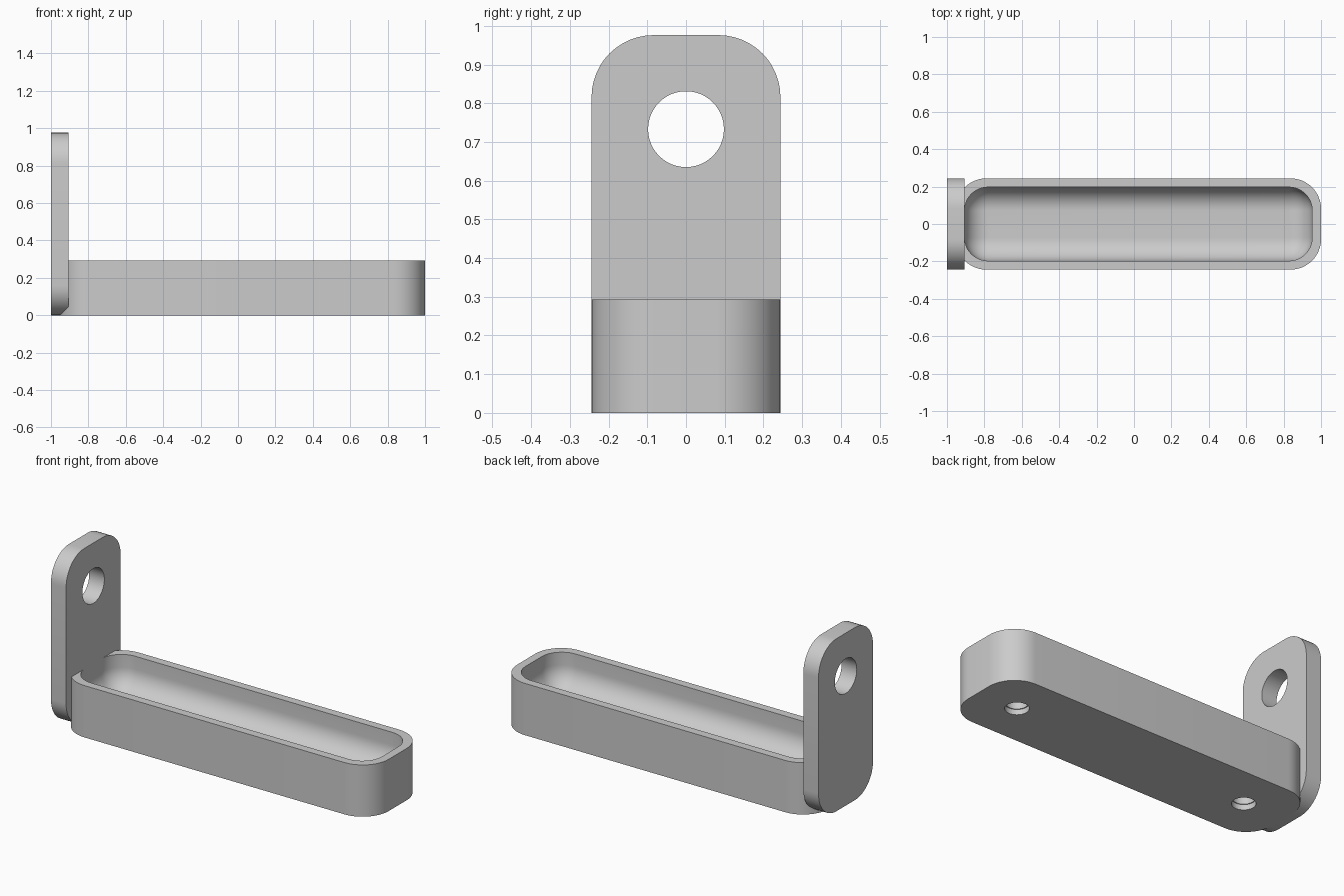
import bpy, bmesh, math
from mathutils import Matrix, Vector

cube = bpy.data.objects.get("Cube")
if cube:
    bpy.data.objects.remove(cube, do_unlink=True)

grey = bpy.data.materials.new("plain_grey")
grey.use_nodes = True
GREY = (0.6, 0.6, 0.6, 1)
grey.diffuse_color = GREY
grey.node_tree.nodes["Principled BSDF"].inputs["Base Color"].default_value = GREY


def rounded_rect(half_u, half_v, radius, steps=12):
    """Outline points of a rounded rectangle, counter-clockwise."""
    points = []
    for quarter, (su, sv) in enumerate([(1, 1), (-1, 1), (-1, -1), (1, -1)]):
        for i in range(steps + 1):
            a = (quarter + i / steps) * math.pi / 2
            points.append((su * (half_u - radius) + radius * math.cos(a),
                           sv * (half_v - radius) + radius * math.sin(a)))
    return points


def loft(name, rings):
    """Skin a list of matching rings and cap both ends."""
    bm = bmesh.new()
    loops = [[bm.verts.new(p) for p in ring] for ring in rings]
    for lower, upper in zip(loops, loops[1:]):
        for i in range(len(lower)):
            j = (i + 1) % len(lower)
            bm.faces.new((lower[i], lower[j], upper[j], upper[i]))
    bm.faces.new(loops[0][::-1])
    bm.faces.new(loops[-1])
    bmesh.ops.recalc_face_normals(bm, faces=bm.faces)
    mesh = bpy.data.meshes.new(name)
    bm.to_mesh(mesh)
    bm.free()
    mesh.materials.append(grey)
    obj = bpy.data.objects.new(name, mesh)
    bpy.context.collection.objects.link(obj)
    return obj


def drill(obj, centre, radius, depth, axis):
    """Cut a round hole of the given full depth around a centre."""
    bm = bmesh.new()
    turn = Vector((0, 0, 1)).rotation_difference(Vector(axis)).to_matrix().to_4x4()
    bmesh.ops.create_cone(bm, cap_ends=True, segments=48, radius1=radius,
                          radius2=radius, depth=depth,
                          matrix=Matrix.Translation(centre) @ turn)
    mesh = bpy.data.meshes.new("hole_cutter")
    bm.to_mesh(mesh)
    bm.free()
    mesh.materials.append(grey)
    cutter = bpy.data.objects.new("hole_cutter", mesh)
    cutter.hide_render = True
    bpy.context.collection.objects.link(cutter)
    mod = obj.modifiers.new("hole", 'BOOLEAN')
    mod.operation = 'DIFFERENCE'
    mod.solver = 'EXACT'
    mod.object = cutter
    bpy.context.view_layer.objects.active = obj
    bpy.ops.object.modifier_apply(modifier=mod.name)
    bpy.data.objects.remove(cutter, do_unlink=True)


# Tray: straight outer walls, flat rim, cavity with a rounded floor edge
MID, HALF_X, HALF_Y, HEIGHT = 0.0235, 0.9765, 0.244, 0.293
WALL, CORNER = 0.047, 0.163
SCOOP_CORNER, FILLET, FLOOR = 0.125, 0.123, 0.098


def tray_ring(inset, corner, z):
    outline = rounded_rect(HALF_X - inset, HALF_Y - inset, corner)
    return [(MID + x, y, z) for x, y in outline]


rings = [tray_ring(0, CORNER, 0), tray_ring(0, CORNER, HEIGHT),
         tray_ring(WALL, SCOOP_CORNER, HEIGHT)]
STEPS = 12
for i in range(STEPS + 1):
    a = i / STEPS * math.pi / 2
    shrink = FILLET * (1 - math.cos(a))
    rings.append(tray_ring(WALL + shrink, SCOOP_CORNER - shrink,
                           FLOOR + FILLET * (1 - math.sin(a))))
tray = loft("tray", rings)

# Stepped blind holes under the tray
for side in (-1, 1):
    for radius, depth in ((0.061, 0.03), (0.056, 0.07)):
        drill(tray, (MID + side * 0.73, 0, 0), radius, 2 * depth, (0, 0, 1))

# Upright end plate with a hanging hole
PLATE_HALF = 0.488
outline = rounded_rect(HALF_Y, PLATE_HALF, 0.16)
plate = loft("end_plate", [[(x, y, PLATE_HALF + z) for y, z in outline]
                           for x in (-1, -0.905)])
drill(plate, (-0.95, 0, 0.733), 0.098, 0.4, (1, 0, 0))

# Smooth rounds, sharp edges
for obj in (tray, plate):
    bpy.ops.object.select_all(action='DESELECT')
    obj.select_set(True)
    bpy.context.view_layer.objects.active = obj
    bpy.ops.object.shade_smooth_by_angle(angle=math.radians(30))
